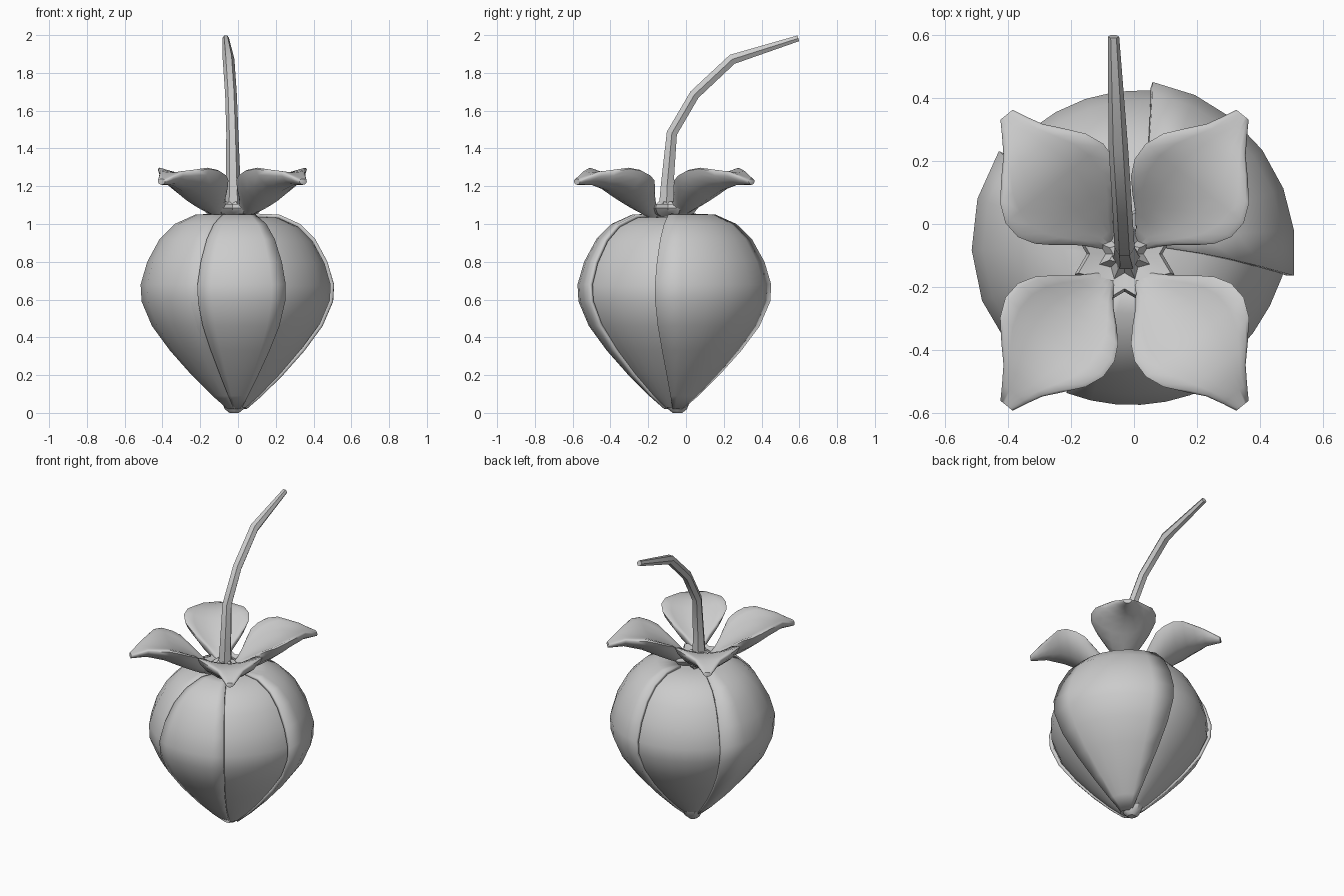
import bpy, bmesh, math
from mathutils import Vector

if "Cube" in bpy.data.objects:
    bpy.data.objects.remove(bpy.data.objects["Cube"])

CX, CY = -0.005, -0.065          # axis of the bulb
LX, LY = -0.03, -0.115           # centre of the leaf crown


def finish(name, bm, angle=40):
    bmesh.ops.remove_doubles(bm, verts=bm.verts, dist=0.0005)
    bmesh.ops.recalc_face_normals(bm, faces=bm.faces)
    me = bpy.data.meshes.new(name)
    bm.to_mesh(me)
    bm.free()
    ob = bpy.data.objects.new(name, me)
    bpy.context.collection.objects.link(ob)
    bpy.ops.object.select_all(action='DESELECT')
    bpy.context.view_layer.objects.active = ob
    ob.select_set(True)
    bpy.ops.object.shade_smooth_by_angle(angle=math.radians(angle))
    return ob


def skin(bm, rows, closed=False):
    """Quads between rows of points; closed tubes are capped."""
    grid = [[bm.verts.new(p) for p in row] for row in rows]
    n = len(grid[0])
    for a, b in zip(grid, grid[1:]):
        for i in range(n if closed else n - 1):
            j = (i + 1) % n
            bm.faces.new((a[i], a[j], b[j], b[i]))
    if closed:
        bm.faces.new(grid[0])
        bm.faces.new(grid[-1])


def lerp_table(table, x):
    for (x0, y0), (x1, y1) in zip(table, table[1:]):
        if x <= x1:
            return y0 + (y1 - y0) * (x - x0) / (x1 - x0)
    return table[-1][1]


# Bulb profile (radius, height)
PROFILE = [(.05, .02), (.13, .09), (.24, .2), (.355, .33), (.45, .46), (.505, .59),
           (.51, .68), (.475, .8), (.41, .92), (.33, 1.0), (.22, 1.05), (.1, 1.055)]


def ring_point(r, z, deg):
    a = math.radians(deg)
    return (CX + r * math.cos(a), CY + r * math.sin(a), z)


def core_scale(deg):
    """Inner petals sink in the middle of the two exposed gaps."""
    def bump(c, w):
        d = abs((deg - c + 180) % 360 - 180)
        return max(0, 1 - (d / w) ** 2)
    return .972 - .04 * bump(324, 32) - .02 * bump(114, 36)


# Inner petals: closed core
bm = bmesh.new()
skin(bm, [[ring_point(r * core_scale(a), z * .975 + .01, a) for a in range(0, 360, 12)]
          for r, z in PROFILE], closed=True)
finish("inner_petals", bm)

# Three outer petals: start angle, end angle, flare of start edge, flare of end edge
PETALS = [(-9, 81, .025, .02), (147, 254, .015, -.035), (248, 298, .012, .012)]
for k, (a0, a1, f0, f1) in enumerate(PETALS):
    bm = bmesh.new()
    rows = []
    for i, (r, z) in enumerate(PROFILE):
        t = i / (len(PROFILE) - 1)
        grow = 5 * math.sin(math.pi * t) - 3      # petals are broadest mid height
        row = []
        for s in range(7):
            u = s / 6
            ang = a0 - grow + (a1 - a0 + 2 * grow) * u
            flare = 1 + (f0 if u < .5 else f1) * (2 * u - 1) ** 2
            row.append(ring_point(r * flare, z, ang))
        rows.append(row)
    skin(bm, rows)
    ob = finish(f"outer_petal_{k + 1}", bm)
    mod = ob.modifiers.new("thickness", 'SOLIDIFY')
    mod.thickness = .02
    # offset towards the axis whichever way the normals face
    p = ob.data.polygons[len(ob.data.polygons) // 2]
    outward = p.normal.dot(p.center - Vector((CX, CY, .6))) > 0
    mod.offset = -1 if outward else 1

# Small nub under the bulb
bm = bmesh.new()
skin(bm, [[(-.02 + r * math.cos(i * math.pi / 4), -.045 + r * math.sin(i * math.pi / 4), z)
           for i in range(8)] for r, z in [(.025, 0), (.05, .02), (.07, .07)]], closed=True)
finish("bottom_nub", bm)

# Four puffy cupped crown leaves, mirrored about both axes
WIDTH = [(.05, .015), (.1, .045), (.14, .082), (.18, .13), (.22, .17), (.27, .197), (.33, .2),
         (.39, .175), (.45, .125), (.5, .08), (.55, .05), (.595, .025)]
SPINE = [(.05, 1.055), (.1, 1.075), (.2, 1.13), (.3, 1.19), (.4, 1.235), (.5, 1.245), (.6, 1.225)]
LIFT = [(.05, 0), (.12, .04), (.22, .09), (.35, .075), (.45, .04), (.6, 0)]
DIR = math.radians(51)
for sx in (1, -1):
    for sy in (1, -1):
        bm = bmesh.new()
        rows = []
        for r, w in WIDTH:
            z, lift = lerp_table(SPINE, r), lerp_table(LIFT, r)
            shift = .02 * math.sin(math.pi * r / .6)
            half = .035 * math.sin(math.pi * min(1, r / .6 * .9 + .08)) + .01
            row = []
            # closed rounded cross-section with a fuller underside
            for s in range(16):
                t = 2 * math.pi * s / 16
                v = math.cos(t)
                side = v * w - shift
                x = r * math.cos(DIR) - side * math.sin(DIR)
                y = r * math.sin(DIR) + side * math.cos(DIR)
                h = z + lift * v * v + half * math.sin(t) * (1 if t < math.pi else 1.4)
                row.append((LX + sx * x, LY + sy * y, h))
            rows.append(row)
        skin(bm, rows, closed=True)
        side_name = ("back" if sy > 0 else "front") + ("_right" if sx > 0 else "_left")
        finish("leaf_" + side_name, bm, 60)

# Eight-pointed star around the stem base
bm = bmesh.new()
rows = []
for scale, z in [(.35, 1.03), (.85, 1.055), (1, 1.085), (.92, 1.105), (.5, 1.09), (.3, 1.12)]:
    row = []
    for i in range(16):
        a = math.radians(22.5 + 22.5 * i)
        r = scale * (.172 if i % 2 == 0 else .12)
        row.append((LX + r * math.cos(a), LY + .02 + r * math.sin(a), z))
    rows.append(row)
skin(bm, rows, closed=True)
finish("crown_star", bm)

# Curved stem with six sides
PATH = [(-.025, -.105, 1.05, .048), (-.025, -.1, 1.2, .039), (-.03, -.075, 1.48, .032),
        (-.037, .045, 1.685, .031), (-.05, .245, 1.872, .031), (-.065, .595, 1.983, .018)]
bm = bmesh.new()
pts = [Vector(p[:3]) for p in PATH]
rows = []
for i, p in enumerate(pts):
    tan = (pts[min(i + 1, len(pts) - 1)] - pts[max(i - 1, 0)]).normalized()
    side = Vector((1, 0, 0))
    up = tan.cross(side).normalized()
    r = PATH[i][3]
    rows.append([p + r * (side * math.cos(j * math.pi / 3) + up * math.sin(j * math.pi / 3))
                 for j in range(6)])
skin(bm, rows, closed=True)
finish("stem", bm, 50)
